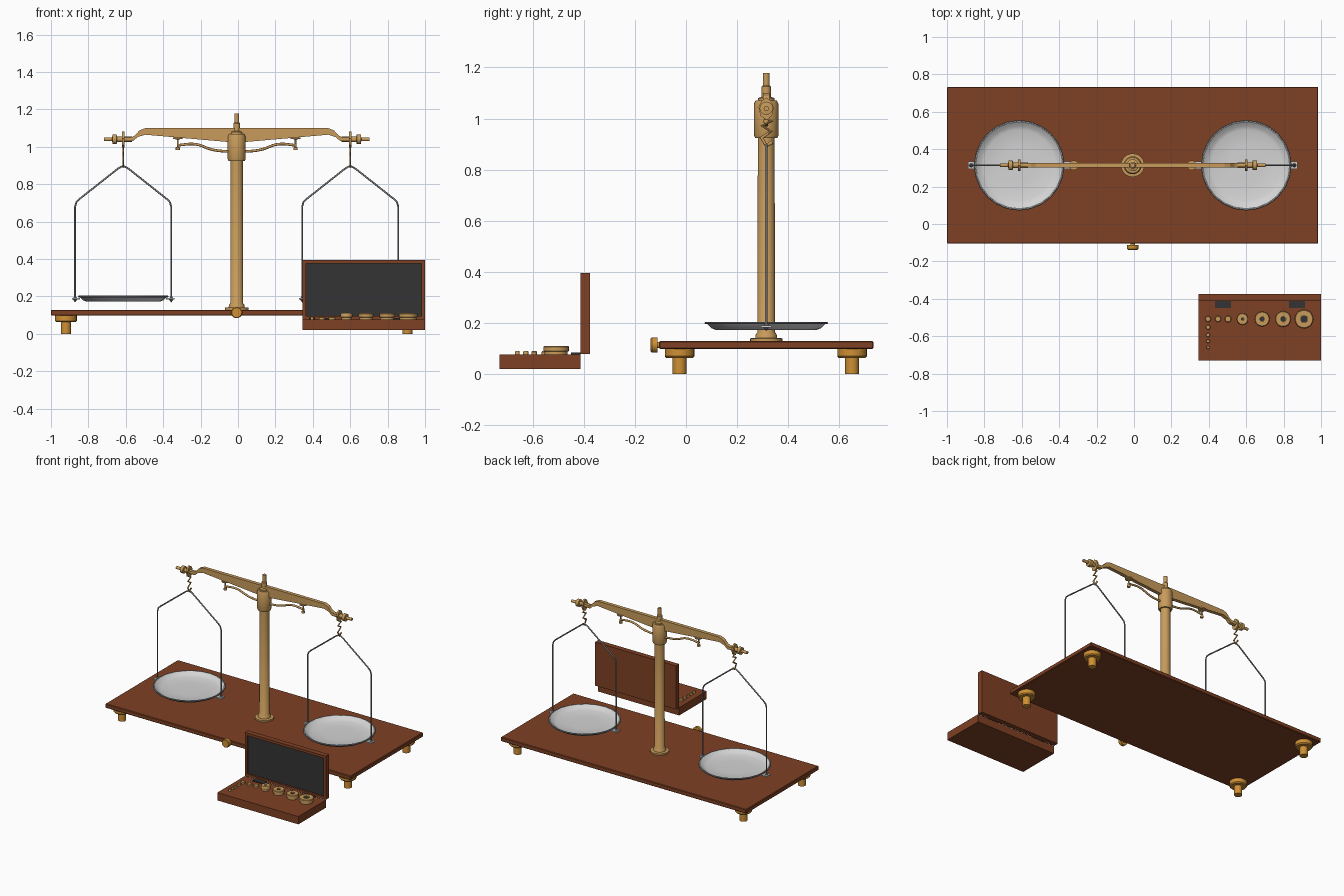
import bpy, bmesh, math
from mathutils import Vector, Matrix

if "Cube" in bpy.data.objects:
    bpy.data.objects.remove(bpy.data.objects["Cube"])

def material(name, rgb):
    m = bpy.data.materials.new(name)
    m.diffuse_color = (*rgb, 1)
    m.use_nodes = True
    m.node_tree.nodes["Principled BSDF"].inputs["Base Color"].default_value = m.diffuse_color
    return m

WOOD = material("red brown wood", (0.21, 0.052, 0.017))
BRASS = material("pale brass", (0.58, 0.33, 0.105))
GOLD = material("orange brass", (0.62, 0.28, 0.035))
SILVER = material("silver", (0.66, 0.66, 0.66))
STEEL = material("grey steel", (0.24, 0.25, 0.26))
FELT = material("charcoal felt", (0.034, 0.034, 0.035))
CX, CY = -0.007, 0.314

def finish(bm, name, mats, smooth=True):
    bmesh.ops.recalc_face_normals(bm, faces=bm.faces)
    me = bpy.data.meshes.new(name)
    bm.to_mesh(me)
    bm.free()
    ob = bpy.data.objects.new(name, me)
    bpy.context.collection.objects.link(ob)
    for m in mats:
        me.materials.append(m)
    if smooth:
        bpy.ops.object.select_all(action='DESELECT')
        ob.select_set(True)
        bpy.context.view_layer.objects.active = ob
        bpy.ops.object.shade_smooth_by_angle(angle=math.radians(35))
    return ob

def box(name, x0, x1, y0, y1, z0, z1, mat, bevel=0):
    bm = bmesh.new()
    bmesh.ops.create_cube(bm, size=1)
    for v in bm.verts:
        v.co = ((x0 + x1) / 2 + v.co.x * (x1 - x0), (y0 + y1) / 2 + v.co.y * (y1 - y0),
                (z0 + z1) / 2 + v.co.z * (z1 - z0))
    if bevel:
        bmesh.ops.bevel(bm, geom=bm.edges[:], offset=bevel, segments=1, affect='EDGES')
    return finish(bm, name, [mat], False)

def lathe(name, profile, loc, mat, n=24, axis='Z'):
    """Spin (radius, height) points round an axis through loc."""
    bm = bmesh.new()
    vs = [bm.verts.new((r, 0, h)) for r, h in profile]
    es = [bm.edges.new(p) for p in zip(vs, vs[1:])]
    bmesh.ops.spin(bm, geom=vs + es, cent=(0, 0, 0), axis=(0, 0, 1), angle=math.tau, steps=n)
    bmesh.ops.remove_doubles(bm, verts=bm.verts, dist=1e-5)
    rot = {'Z': Matrix(), 'X': Matrix.Rotation(math.pi / 2, 4, 'Y'),
           '-X': Matrix.Rotation(-math.pi / 2, 4, 'Y'), '-Y': Matrix.Rotation(math.pi / 2, 4, 'X')}[axis]
    bm.transform(Matrix.Translation(loc) @ rot)
    return finish(bm, name, [mat])

def prism(name, pts, y, thick, mat):
    """Extrude an x-z outline in y."""
    bm = bmesh.new()
    f = bm.faces.new([bm.verts.new((x, y - thick / 2, z)) for x, z in pts])
    out = bmesh.ops.extrude_face_region(bm, geom=[f])
    bmesh.ops.translate(bm, verts=[v for v in out['geom'] if isinstance(v, bmesh.types.BMVert)],
                        vec=(0, thick, 0))
    return finish(bm, name, [mat], False)

def tube(name, pts, r, loc, mat, squash_x=1, smooth_path=False):
    cu = bpy.data.curves.new(name, 'CURVE')
    cu.dimensions = '3D'
    cu.bevel_depth, cu.bevel_resolution, cu.use_fill_caps = r, 2, True
    if smooth_path:
        sp = cu.splines.new('BEZIER')
        sp.bezier_points.add(len(pts) - 1)
        for b, p in zip(sp.bezier_points, pts):
            b.co = p
            b.handle_left_type = b.handle_right_type = 'AUTO'
        sp.resolution_u = 6
    else:
        sp = cu.splines.new('POLY')
        sp.points.add(len(pts) - 1)
        for b, p in zip(sp.points, pts):
            b.co = (*p, 1)
    cu.materials.append(mat)
    ob = bpy.data.objects.new(name, cu)
    ob.location, ob.scale = loc, (squash_x, 1, 1)
    bpy.context.collection.objects.link(ob)
    bpy.ops.object.select_all(action='DESELECT')
    ob.select_set(True)
    bpy.context.view_layer.objects.active = ob
    bpy.ops.object.convert(target='MESH')
    bpy.ops.object.shade_smooth_by_angle(angle=math.radians(50))
    return ob

# Base board, feet and front knob
box("base_board", -1, 0.985, -0.105, 0.733, 0.098, 0.129, WOOD, 0.004)
for x in (-0.92, 0.906):
    for y in (-0.025, 0.65):
        lathe("foot", [(0, 0), (0.027, 0), (0.027, 0.063), (0.052, 0.063), (0.058, 0.07),
                       (0.058, 0.098), (0, 0.098)], (x, y, 0), GOLD)
lathe("levelling_knob", [(0, 0), (0.012, 0), (0.012, 0.008), (0.03, 0.008), (0.03, 0.03),
                         (0.026, 0.034), (0, 0.034)], (CX, -0.104, 0.114), GOLD, axis='-Y')

# Column with collar and finial
lathe("column", [(0, 0.129), (0.063, 0.129), (0.063, 0.14), (0.043, 0.142), (0.041, 0.155), (0.034, 0.165),
                 (0.033, 0.925), (0.044, 0.925), (0.048, 0.935), (0.048, 1.058), (0.042, 1.07),
                 (0.032, 1.07), (0.032, 1.08), (0.018, 1.085), (0.018, 1.125), (0.013, 1.13),
                 (0.013, 1.178), (0, 1.178)], (CX, CY, 0), BRASS)

# Beam
half = [(0.49, 1.10), (0.52, 1.088), (0.545, 1.06), (0.565, 1.05), (0.60, 1.05),
        (0.60, 1.03), (0.555, 1.03), (0.53, 1.052), (0.49, 1.065)]
outline = [(CX + u, z) for u, z in half] + [(CX, 1.022)] + [(CX - u, z) for u, z in reversed(half)]
prism("beam", outline, CY, 0.026, BRASS)

# Pointer guide under the beam
guide = [(0.32, 1.008), (0.22, 1.014), (0.13, 0.985), (0.04, 0.975)]
tube("guide_bar", [(s * u, 0, z) for s, g in ((-1, guide), (1, guide[::-1])) for u, z in g],
     0.007, (CX, CY, 0), BRASS, smooth_path=True)

box_x = [-0.02, 0.02]
for s in (-1, 1):
    ax = 'X' if s > 0 else '-X'
    px = CX + s * 0.607
    # Guide pins
    lathe("guide_pin", [(0, 0.982), (0.011, 0.982), (0.011, 0.996), (0.005, 1.0), (0.005, 1.04),
                        (0.026, 1.042), (0.026, 1.05), (0, 1.05)], (CX + s * 0.315, CY, 0), BRASS, 12)
    # Balance screw and nut at the beam end
    lathe("balance_screw", [(0, 0.56), (0.014, 0.56), (0.014, 0.64), (0.026, 0.642), (0.026, 0.664),
                            (0.01, 0.666), (0.01, 0.71), (0, 0.71)], (CX, CY, 1.04), BRASS, 16, ax)
    # Hanger plate and hook links
    prism_pts = [(0.0, 1.082), (0.018, 1.07), (0.03, 1.045), (0.022, 1.01), (0.0, 0.996),
                 (-0.022, 1.01), (-0.03, 1.045), (-0.018, 1.07)]
    plate = prism("hanger_plate", prism_pts, 0, 0.012, BRASS)
    plate.rotation_euler.z = math.pi / 2
    plate.location = (px, CY, 0)
    hook = [(0, 1.005), (0.02, 0.99), (-0.016, 0.972), (0.018, 0.95), (-0.018, 0.925),
            (0.0, 0.894), (0.024, 0.908)]
    tube("hook", [(0, y, z) for y, z in hook], 0.008, (px, CY, 0), BRASS, 0.5)
    # Wire stirrup
    side = [(0.257, 0.185), (0.257, 0.68), (0.25, 0.704), (0.235, 0.72), (0.03, 0.882), (0.012, 0.893)]
    path = [(-u, 0, z) for u, z in side] + [(0, 0, 0.898)] + [(u, 0, z) for u, z in side[::-1]]
    tube("stirrup", path, 0.0048, (px, CY, 0), STEEL)
    # Pan with rim and side lugs
    lathe("pan", [(0, 0.172), (0.195, 0.172), (0.215, 0.18), (0.238, 0.203), (0.232, 0.204),
                  (0.21, 0.187), (0.19, 0.18), (0.1, 0.177), (0, 0.177)], (px, CY, 0), SILVER, 24)
    rim = [(0.237 + 0.005 * math.cos(a * math.pi / 3), 0.2 + 0.005 * math.sin(a * math.pi / 3))
           for a in range(7)]
    lathe("pan_rim", rim, (px, CY, 0), STEEL, 24)
    for t in (-1, 1):
        c = px + t * 0.252
        box("pan_lug", c - 0.022, c + 0.022, CY - 0.021, CY + 0.021, 0.183, 0.191, SILVER)
        lathe("lug_nut", [(0, 0.168), (0.014, 0.187), (0, 0.206)],
              (px + t * 0.257, CY, 0), STEEL, 8)

# Weight box with open lid
X0, X1 = 0.344, 0.999
box("weight_box", X0, X1, -0.73, -0.413, 0.02, 0.077, WOOD)
bm = bmesh.new()
bmesh.ops.create_cube(bm, size=1)
bm.transform(Matrix.Translation(((X0 + X1) / 2, -0.394, 0.237)) @ Matrix.Diagonal((X1 - X0, 0.038, 0.318, 1)))
front = min(bm.faces, key=lambda f: f.calc_center_median().y)
bmesh.ops.inset_individual(bm, faces=[front], thickness=0.026)
sunk = bmesh.ops.extrude_face_region(bm, geom=[front])
bmesh.ops.translate(bm, verts=[v for v in sunk['geom'] if isinstance(v, bmesh.types.BMVert)], vec=(0, 0.012, 0))
bmesh.ops.delete(bm, geom=[front], context='FACES_ONLY')
for f in bm.faces:
    c = f.calc_center_median()
    if abs(c.y + 0.401) < 0.001 and abs(f.normal.y) > 0.9:
        f.material_index = 1
finish(bm, "box_lid", [WOOD, FELT], False)
for x in (0.476, 0.872):
    box("hinge", x - 0.043, x + 0.043, -0.45, -0.412, 0.074, 0.084, FELT)

# Large weights: stem, wide head and dark socket
for x, r, hole in ((0.909, 0.05, 0.02), (0.797, 0.042, 0.015), (0.685, 0.04, 0.013), (0.58, 0.031, 0.008)):
    lathe("large_weight", [(0, 0.076), (r * .9, 0.076), (r * .9, 0.088), (r, 0.09), (r, 0.107),
                           (r * .92, 0.111), (hole, 0.111), (hole, 0.1), (0, 0.1)], (x, -0.508, 0), BRASS, 20)
    lathe("weight_socket", [(0, 0.1), (hole * .98, 0.1), (hole * .98, 0.104), (0, 0.104)],
          (x, -0.508, 0), FELT, 12)

# Small weights
small = [(0.503, -0.508, 0.018), (0.449, -0.508, 0.017), (0.396, -0.508, 0.016), (0.396, -0.552, 0.013),
         (0.396, -0.594, 0.011), (0.396, -0.627, 0.01), (0.396, -0.66, 0.009)]
for x, y, r in small:
    lathe("small_weight", [(0, 0.076), (r, 0.076), (r, 0.087), (r * .8, 0.09), (0, 0.09)], (x, y, 0), BRASS, 12)
